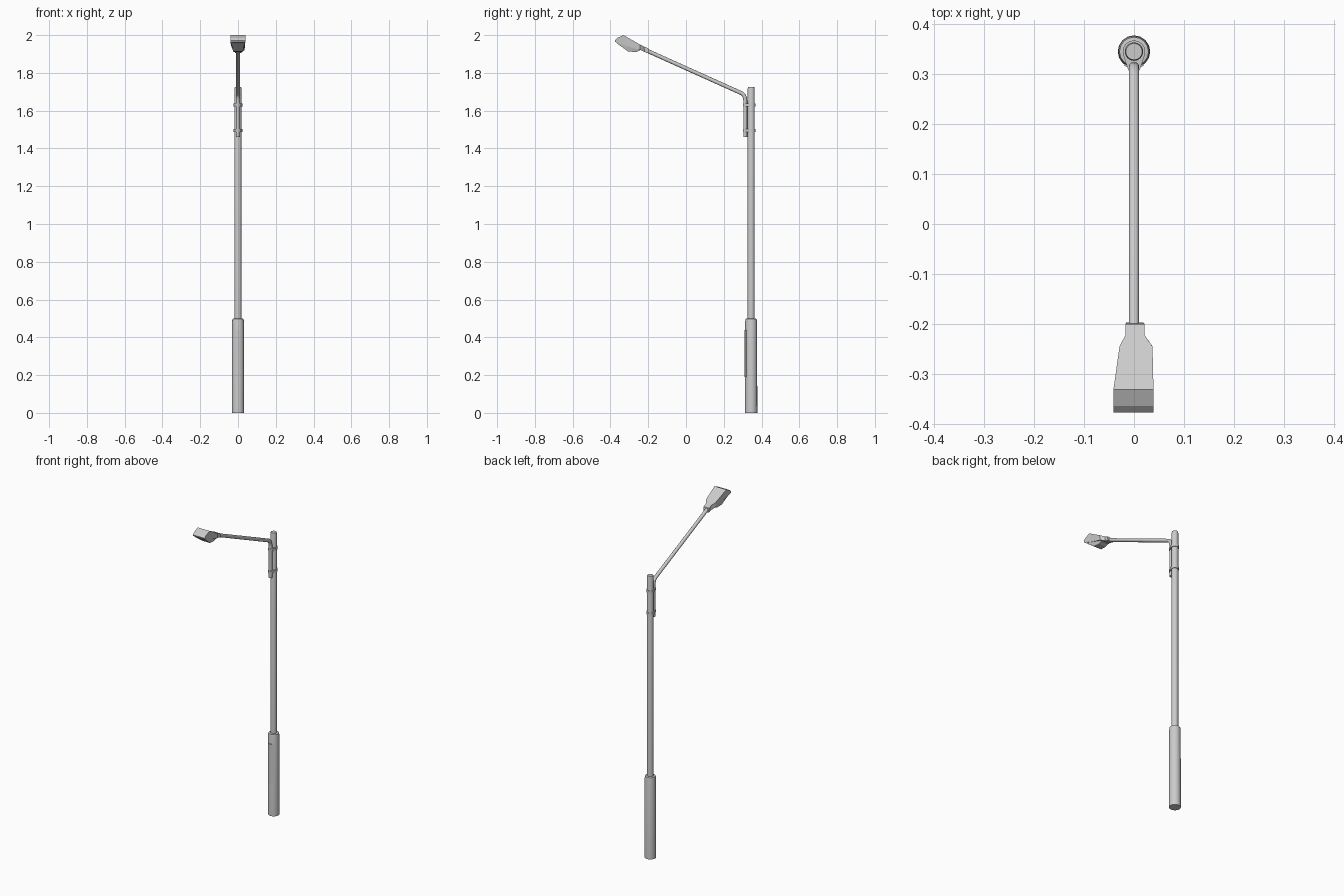
import bpy, bmesh
from math import sin, cos, pi, radians

if "Cube" in bpy.data.objects:
    bpy.data.objects.remove(bpy.data.objects["Cube"])

POLE_Y = 0.345
ARM_Y = 0.314


def make_object(name, bm, smooth=True):
    bmesh.ops.recalc_face_normals(bm, faces=bm.faces)
    mesh = bpy.data.meshes.new(name)
    bm.to_mesh(mesh)
    bm.free()
    obj = bpy.data.objects.new(name, mesh)
    bpy.context.collection.objects.link(obj)
    if smooth:
        bpy.ops.object.select_all(action='DESELECT')
        bpy.context.view_layer.objects.active = obj
        obj.select_set(True)
        bpy.ops.object.shade_smooth_by_angle(angle=radians(35))
    return obj


def loft(name, rings, smooth=True):
    """Skin a list of equal-length closed rings and cap both ends."""
    bm = bmesh.new()
    loops = [[bm.verts.new(p) for p in ring] for ring in rings]
    n = len(loops[0])
    for a, b in zip(loops, loops[1:]):
        for i in range(n):
            j = (i + 1) % n
            bm.faces.new((a[i], a[j], b[j], b[i]))
    bm.faces.new(loops[0])
    bm.faces.new(loops[-1])
    return make_object(name, bm, smooth)


def circle(r, y, z, n=16):
    return [(r * cos(2 * pi * i / n), y + r * sin(2 * pi * i / n), z) for i in range(n)]


def turned(name, profile):
    return loft(name, [circle(r, POLE_Y, z) for r, z in profile])


# Mast: wide base sleeve, then slimmer pole with capped top
turned("base_sleeve", [(0.0325, 0), (0.0315, 0.485), (0.029, 0.498), (0.018, 0.5)])
turned("upper_pole", [(0.0185, 0.49), (0.0185, 1.716), (0.0165, 1.725)])

# Access door: thin curved plate on the front of the base
angles = [radians(-90 + 9 * k) for k in range(-4, 5)]
door = []
for z in (0.19, 0.44):
    door.append([(r * cos(a), POLE_Y + r * sin(a), z)
                 for r, row in ((0.034, angles), (0.030, angles[::-1])) for a in row])
loft("access_door", door)

# Bent arm: vertical part beside the pole, curve, then rising tube
path = [(ARM_Y, 1.46, 0), (ARM_Y, 1.652, 0), (0.312, 1.668, 18), (0.307, 1.681, 38),
        (0.297, 1.691, 60), (-0.21, 1.919, 66)]
arm = []
for y, z, tilt in path:
    t = radians(tilt)
    ring = circle(0.0105, 0, 0, 12)
    arm.append([(x, y + v * cos(t), z + v * sin(t)) for x, v, _ in ring])
loft("bent_arm", arm)

# Two straps wrapping pole and arm together
for k, z in enumerate((1.495, 1.63)):
    bm = bmesh.new()
    for dz in (-0.007, 0.007):
        for p in circle(0.0225, POLE_Y, z + dz) + circle(0.013, ARM_Y, z + dz, 12):
            bm.verts.new(p)
    hull = bmesh.ops.convex_hull(bm, input=bm.verts)
    loose = {v for v in hull["geom_interior"] if isinstance(v, bmesh.types.BMVert)}
    bmesh.ops.delete(bm, geom=list(loose), context='VERTS')
    make_object(f"strap_{k + 1}", bm)


def section(left, right, top, bottom, taper):
    """Four-sided slice: top edge and narrower bottom edge, each at its own (y, z)."""
    return [(left, *top), (right, *top), (right * taper, *bottom), (left * taper, *bottom)]


# Lamp housing: square neck, shoulders, flared hood and sloped nose
loft("lamp_housing", [
    section(-0.017, 0.021, (-0.200, 1.930), (-0.197, 1.904), 0.9),
    section(-0.017, 0.021, (-0.222, 1.940), (-0.220, 1.911), 0.9),
    section(-0.029, 0.037, (-0.245, 1.951), (-0.242, 1.921), 0.95),
    section(-0.041, 0.039, (-0.331, 2.000), (-0.325, 1.945), 0.9),
    section(-0.041, 0.039, (-0.364, 1.985), (-0.360, 1.957), 0.95),
    section(-0.041, 0.039, (-0.377, 1.972), (-0.375, 1.964), 1.0),
], smooth=False)

# Lens bowl under the housing
loft("lamp_lens", [
    section(-0.025, 0.029, (-0.245, 1.930), (-0.245, 1.918), 0.9),
    section(-0.030, 0.032, (-0.265, 1.935), (-0.265, 1.910), 0.75),
    section(-0.035, 0.035, (-0.315, 1.950), (-0.308, 1.914), 0.75),
    section(-0.037, 0.036, (-0.365, 1.966), (-0.365, 1.956), 0.95),
], smooth=False)
